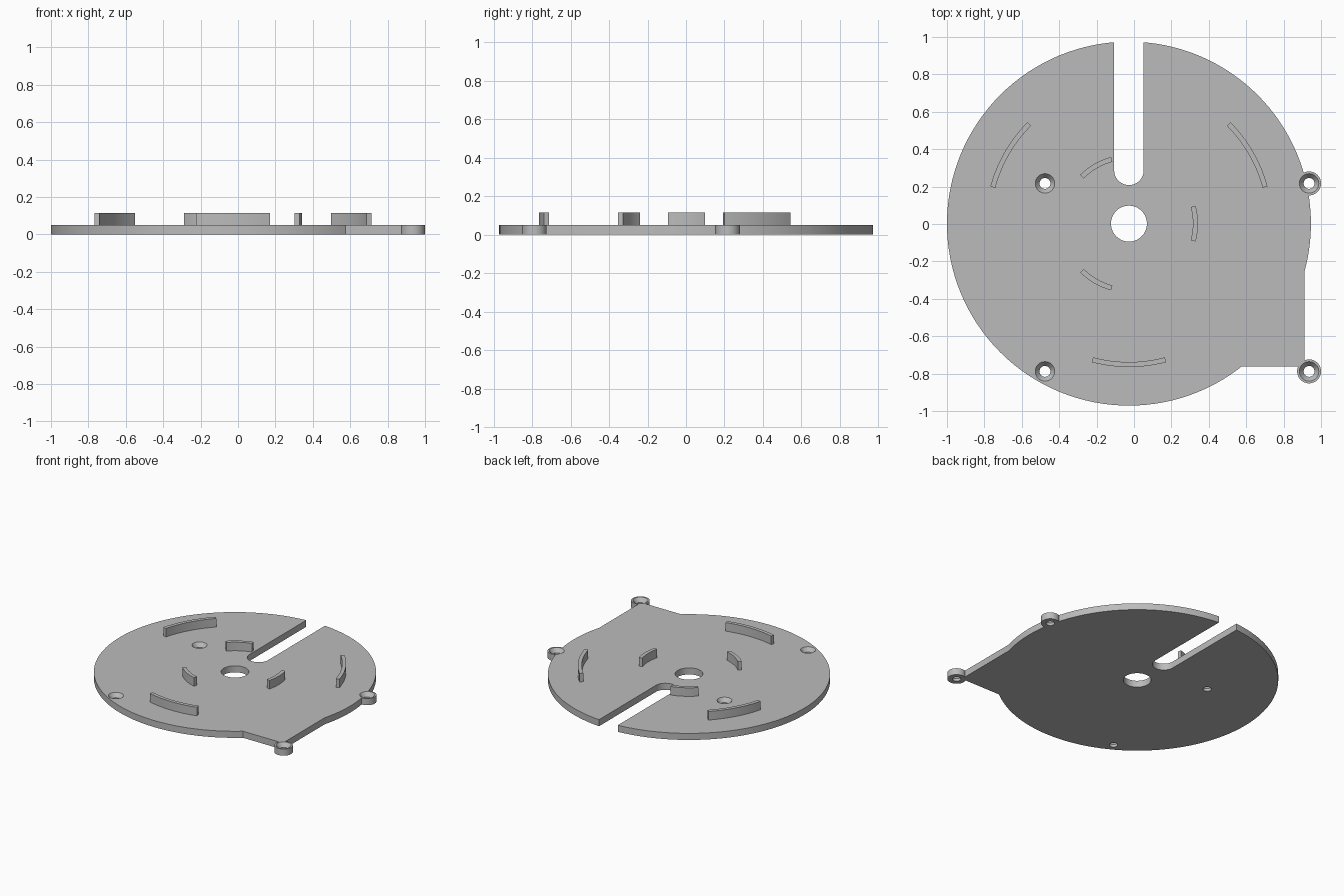
import bpy, bmesh, math

if "Cube" in bpy.data.objects:
    bpy.data.objects.remove(bpy.data.objects["Cube"])

CX, CY = -0.027, 0.002          # disc centre
R, T, TOP = 0.973, 0.05, 0.115  # disc radius, plate thickness, rib top

grey = bpy.data.materials.new("light grey")
grey.diffuse_color = (0.5, 0.5, 0.5, 1)
grey.use_nodes = True
grey.node_tree.nodes["Principled BSDF"].inputs["Base Color"].default_value = (0.5, 0.5, 0.5, 1)


def arc(cx, cy, r, a0, a1, n):
    """Points on an arc, angles in degrees, both ends included."""
    angles = [math.radians(a0 + (a1 - a0) * i / n) for i in range(n + 1)]
    return [(cx + r * math.cos(a), cy + r * math.sin(a)) for a in angles]


def circle(cx, cy, r, n):
    return arc(cx, cy, r, 0, 360, n)[:-1]


def loft(name, rings):
    """Solid through stacked outlines, given as (outline, z) pairs."""
    bm = bmesh.new()
    loops = [[bm.verts.new((x, y, z)) for x, y in pts] for pts, z in rings]
    for low, high in zip(loops, loops[1:]):
        for i in range(len(low)):
            j = (i + 1) % len(low)
            bm.faces.new((low[i], low[j], high[j], high[i]))
    bm.faces.new(loops[0][::-1])
    bm.faces.new(loops[-1])
    bmesh.ops.recalc_face_normals(bm, faces=bm.faces)
    mesh = bpy.data.meshes.new(name)
    bm.to_mesh(mesh)
    bm.free()
    mesh.materials.append(grey)
    ob = bpy.data.objects.new(name, mesh)
    bpy.context.collection.objects.link(ob)
    return ob


def prism(name, outline, z0, z1):
    return loft(name, [(outline, z0), (outline, z1)])


def select(ob):
    bpy.ops.object.select_all(action='DESELECT')
    ob.select_set(True)
    bpy.context.view_layer.objects.active = ob


def combine(target, tool, operation):
    """Apply a boolean and discard the tool."""
    tool.hide_render = True
    select(target)
    mod = target.modifiers.new("bool", 'BOOLEAN')
    mod.operation, mod.solver, mod.object = operation, 'EXACT', tool
    bpy.ops.object.modifier_apply(modifier=mod.name)
    bpy.data.objects.remove(tool)


# Disc with a square corner and two screw lugs
plate = prism("base_plate", circle(CX, CY, R, 128), 0, T)
corner = [(0, -0.762), (0.911, -0.762), (0.911, 0), (0, 0)]
combine(plate, prism("corner", corner, 0, T), 'UNION')
for y in (0.217, -0.788):
    combine(plate, prism("lug", circle(0.936, y, 0.064, 48), 0, T), 'UNION')

# Open slot to the back edge and the centre hole
slot = arc(CX, 0.287, 0.079, 180, 360, 24) + [(CX + 0.079, 1.2), (CX - 0.079, 1.2)]
combine(plate, prism("slot_cutter", slot, -0.1, 0.2), 'DIFFERENCE')
combine(plate, prism("hole_cutter", circle(CX, CY, 0.096, 64), -0.1, 0.2), 'DIFFERENCE')

# Countersunk screw holes
for x in (-0.476, 0.936):
    for y in (0.217, -0.788):
        steps = [(0.029, -0.1), (0.029, 0.02), (0.052, T), (0.052, 0.2)]
        cutter = loft("screw_cutter", [(circle(x, y, r, 40), z) for r, z in steps])
        combine(plate, cutter, 'DIFFERENCE')

parts = [plate]

# Two rings of three curved locating ribs, each spanning 30 degrees
for name, r0, r1, start in (("inner_rib", 0.342, 0.369, 0), ("outer_rib", 0.74, 0.767, 30)):
    for k in range(3):
        a = start + 120 * k
        outline = arc(CX, CY, r1, a - 15, a + 15, 12) + arc(CX, CY, r0, a + 15, a - 15, 12)
        parts.append(prism(f"{name}_{k + 1}", outline, T, TOP))

# Smooth the round walls, keep the edges crisp
for ob in parts:
    select(ob)
    bpy.ops.object.shade_smooth_by_angle(angle=math.radians(25))
